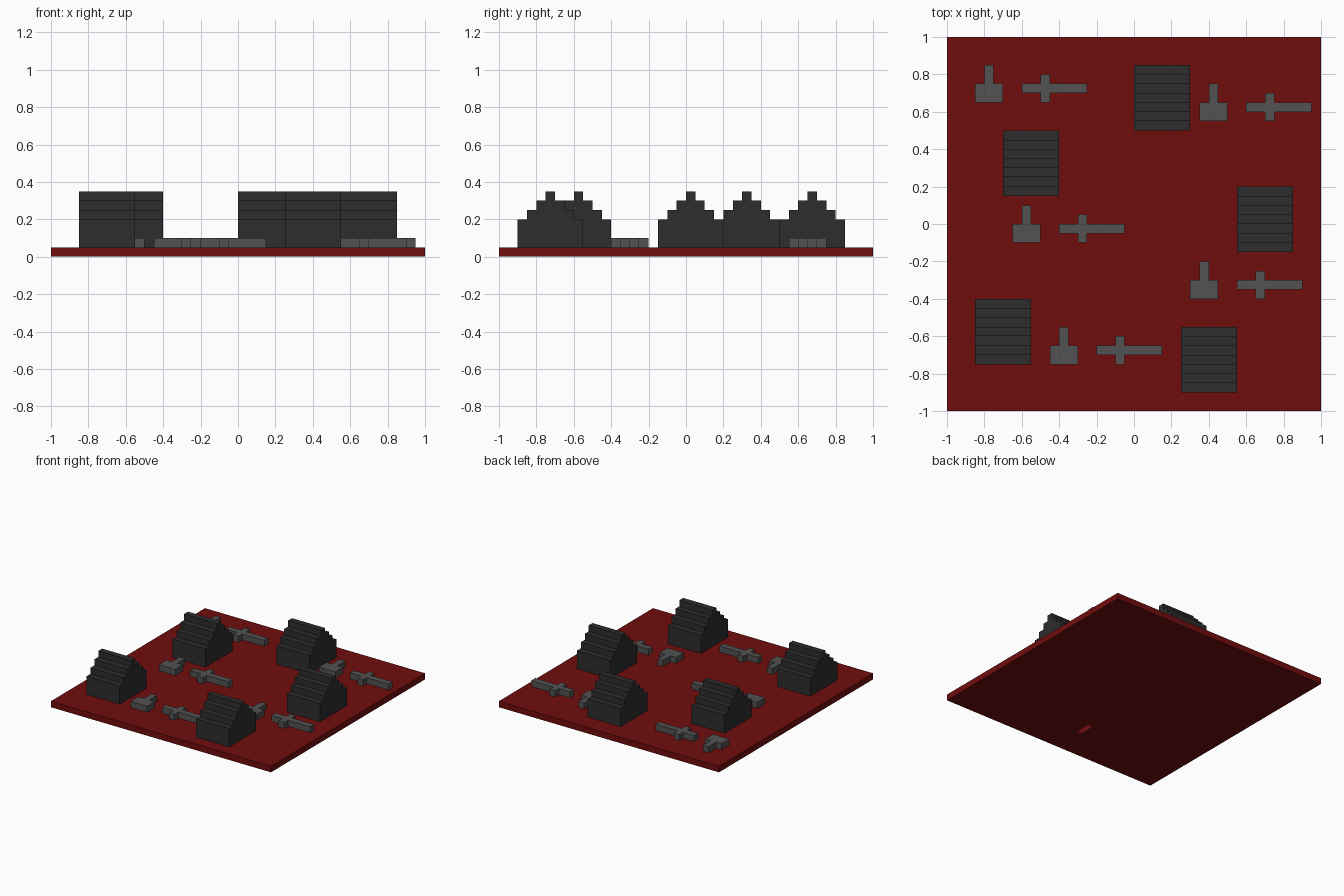
import bpy, bmesh
from mathutils import Vector

if "Cube" in bpy.data.objects:
    bpy.data.objects.remove(bpy.data.objects["Cube"])


def material(name, rgb):
    m = bpy.data.materials.new(name)
    m.diffuse_color = (*rgb, 1)
    m.use_nodes = True
    m.node_tree.nodes["Principled BSDF"].inputs["Base Color"].default_value = m.diffuse_color
    return m


RED = material("dark red", (0.165, 0.004, 0.004))
CHARCOAL = material("charcoal", (0.026, 0.026, 0.026))
GREY = material("grey", (0.084, 0.084, 0.084))


def prism(name, outline, depth, mat):
    """Extrude a closed 3D outline along the depth vector."""
    bm = bmesh.new()
    face = bm.faces.new([bm.verts.new(p) for p in outline])
    ext = bmesh.ops.extrude_face_region(bm, geom=[face], use_keep_orig=True)
    moved = [v for v in ext["geom"] if isinstance(v, bmesh.types.BMVert)]
    bmesh.ops.translate(bm, verts=moved, vec=Vector(depth))
    bmesh.ops.recalc_face_normals(bm, faces=bm.faces)
    me = bpy.data.meshes.new(name)
    bm.to_mesh(me)
    bm.free()
    me.materials.append(mat)
    ob = bpy.data.objects.new(name, me)
    bpy.context.collection.objects.link(ob)
    return ob


def flat(name, pts, x, y, z, height, mat):
    return prism(name, [(x + a, y + b, z) for a, b in pts], (0, 0, height), mat)


def rect(w, d):
    return [(0, 0), (w, 0), (w, d), (0, d)]


# Ground slab, with a slot right through it under one sword's guard
slab = flat("ground_slab", rect(2, 2), -1, -1, 0, 0.05, RED)
slot = flat("slot_cutter", rect(0.05, 0.15), -0.1, -0.75, -0.05, 0.1, RED)
# cutter ends exactly at the slab top, so lift it to cut cleanly
slot.scale.z = 2
slot.hide_render = True
slot.hide_viewport = True
cut = slab.modifiers.new("slot", "BOOLEAN")
cut.operation = "DIFFERENCE"
cut.solver = "EXACT"
cut.object = slot

# Huts with stepped gable roofs, ridge along x
half = [(0, 0.05), (0, 0.2), (0.05, 0.2), (0.05, 0.25),
        (0.1, 0.25), (0.1, 0.3), (0.15, 0.3), (0.15, 0.35)]
gable = half + [(0.35 - y, z) for y, z in reversed(half)]
for x, y in [(-0.85, -0.75), (-0.7, 0.15), (0, 0.5), (0.55, -0.15), (0.25, -0.9)]:
    prism("hut", [(x, y + b, z) for b, z in gable], (0.3, 0, 0), CHARCOAL)

# Hammer and sword lying side by side
hammer = [(0, 0), (0.15, 0), (0.15, 0.1), (0.1, 0.1),
          (0.1, 0.2), (0.05, 0.2), (0.05, 0.1), (0, 0.1)]
sword = [(0, 0.05), (0.1, 0.05), (0.1, 0), (0.15, 0), (0.15, 0.05), (0.35, 0.05),
         (0.35, 0.1), (0.15, 0.1), (0.15, 0.15), (0.1, 0.15), (0.1, 0.1), (0, 0.1)]
for x, y in [(-0.85, 0.65), (0.35, 0.55), (-0.65, -0.1), (0.3, -0.4), (-0.45, -0.75)]:
    flat("hammer", hammer, x, y, 0.05, 0.05, GREY)
    flat("sword", sword, x + 0.25, y, 0.05, 0.05, GREY)
